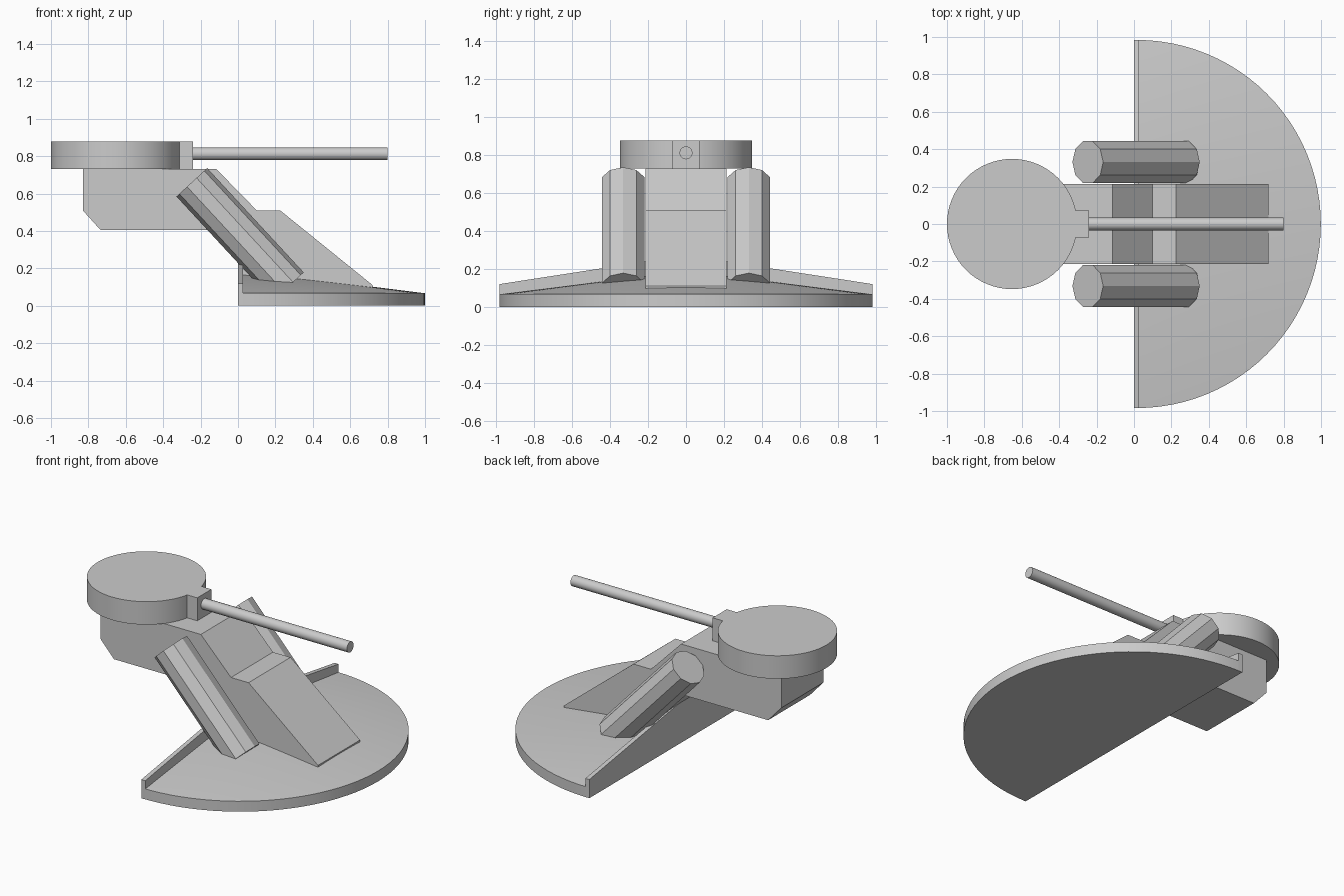
import bpy, bmesh
from math import sin, cos, pi, radians
from mathutils import Vector, Matrix

if "Cube" in bpy.data.objects:
    bpy.data.objects.remove(bpy.data.objects["Cube"])


def make(name, verts, faces, smooth=False):
    me = bpy.data.meshes.new(name)
    me.from_pydata(verts, [], faces)
    bm = bmesh.new()
    bm.from_mesh(me)
    bmesh.ops.recalc_face_normals(bm, faces=bm.faces)
    bm.to_mesh(me)
    bm.free()
    ob = bpy.data.objects.new(name, me)
    bpy.context.collection.objects.link(ob)
    if smooth:
        bpy.ops.object.select_all(action='DESELECT')
        bpy.context.view_layer.objects.active = ob
        ob.select_set(True)
        bpy.ops.object.shade_smooth_by_angle(angle=radians(30))
    return ob


def prism(name, profile, direction, smooth=False):
    """Sweep a closed loop of points straight along a direction."""
    n = len(profile)
    a = [Vector(p) for p in profile]
    b = [p + Vector(direction) for p in a]
    faces = [list(range(n)), list(range(n, 2 * n))]
    faces += [(i, (i + 1) % n, (i + 1) % n + n, i + n) for i in range(n)]
    return make(name, a + b, faces, smooth)


def ellipse(center, u, v, n):
    c, u, v = Vector(center), Vector(u), Vector(v)
    return [c + u * cos(2 * pi * i / n) + v * sin(2 * pi * i / n) for i in range(n)]


# Half-round base with a shallow conical top
R, CX, RIM, APEX, N = 0.984, 0.015, 0.067, 0.19, 48
arc = [(CX + R * cos(a), R * sin(a)) for a in (-pi / 2 + pi * i / N for i in range(N + 1))]
m = N + 1
verts = [(x, y, 0) for x, y in arc] + [(x, y, RIM) for x, y in arc] + [(CX, 0, APEX)]
faces = [list(range(m))]
faces += [(i, i + 1, i + 1 + m, i + m) for i in range(N)]
faces += [(i + m, i + 1 + m, 2 * m) for i in range(N)]
faces += [(0, m, 2 * m, 2 * m - 1, N)]
make("base", verts, faces, True)

# Raised lip along the straight edge of the base
prism("base_lip", [(0, -R, 0), (0, R, 0), (0, R, 0.12), (0, 0, 0.272), (0, -R, 0.12)], (0.028, 0, 0))

# Central body, drawn as a side profile
W = 0.214
side = [(-0.83, 0.73), (-0.83, 0.51), (-0.735, 0.405), (-0.13, 0.405), (0.01, 0.25), (0.01, 0.06),
        (0.72, 0.06), (0.72, 0.11), (0.225, 0.51), (0.1, 0.51), (-0.115, 0.73)]
prism("body", [(x, -W, z) for x, z in side], (0, 2 * W, 0))

# Slanted ten-sided struts on both sides
axis = Vector((0.68, 0, -0.735)).normalized()
across = Vector((-axis.z, 0, axis.x))
for label, s in (("left", 1), ("right", -1)):
    loop = ellipse((-0.247, s * 0.331, 0.66), across * 0.112, (0, 0.118, 0), 10)
    prism("strut_" + label, loop, axis * 0.76)

# Round head, its collar and the long rod
prism("head", ellipse((-0.652, 0, 0.73), (0.348, 0, 0), (0, 0.348, 0), 64), (0, 0, 0.148), True)
prism("collar", [(-0.4, -0.072, 0.73), (-0.24, -0.072, 0.73), (-0.24, 0.072, 0.73), (-0.4, 0.072, 0.73)],
      (0, 0, 0.148))
prism("rod", ellipse((-0.26, 0, 0.812), (0, 0.034, 0), (0, 0, 0.034), 32), (1.06, 0, 0), True)
